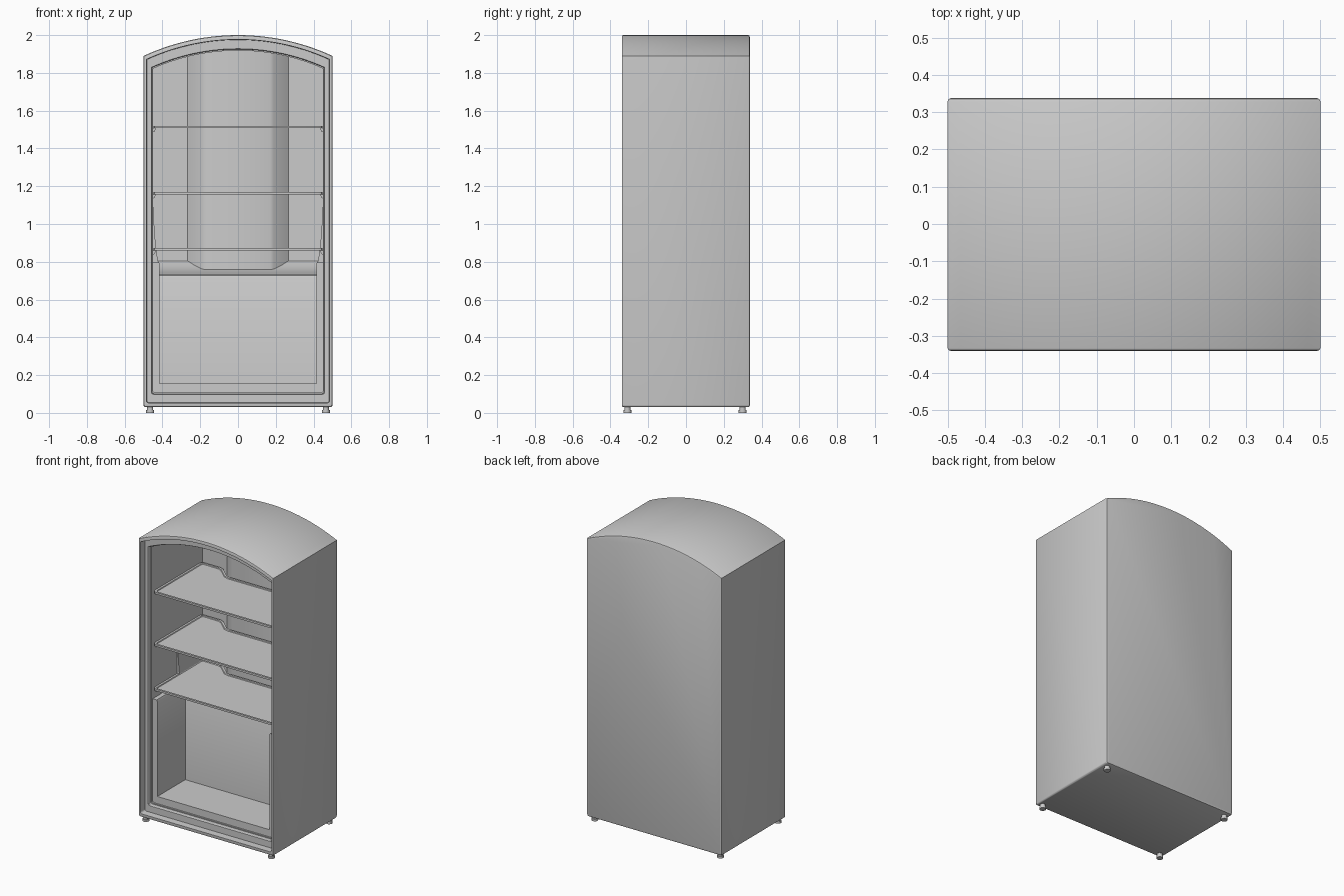
import bpy, bmesh, math

cube = bpy.data.objects.get("Cube")
if cube:
    bpy.data.objects.remove(cube, do_unlink=True)

grey = bpy.data.materials.new("light_grey")
grey.use_nodes = True
grey.diffuse_color = (0.6, 0.6, 0.6, 1)
grey.node_tree.nodes["Principled BSDF"].inputs["Base Color"].default_value = (0.6, 0.6, 0.6, 1)


def finish(name, bm, angle=30):
    bmesh.ops.recalc_face_normals(bm, faces=bm.faces)
    mesh = bpy.data.meshes.new(name)
    bm.to_mesh(mesh)
    bm.free()
    mesh.materials.append(grey)
    obj = bpy.data.objects.new(name, mesh)
    bpy.context.collection.objects.link(obj)
    bpy.ops.object.select_all(action='DESELECT')
    obj.select_set(True)
    bpy.context.view_layer.objects.active = obj
    bpy.ops.object.shade_smooth_by_angle(angle=math.radians(angle))
    return obj


def prism(name, points, start, end, axis):
    """Extrude an outline along one axis; points fill the other two in order."""
    bm = bmesh.new()
    rings = []
    for t in (start, end):
        ring = []
        for p in points:
            co = list(p)
            co.insert("xyz".index(axis), t)
            ring.append(bm.verts.new(co))
        rings.append(ring)
    bm.faces.new(rings[0])
    bm.faces.new(rings[1])
    for i in range(len(points)):
        j = (i + 1) % len(points)
        bm.faces.new((rings[0][i], rings[0][j], rings[1][j], rings[1][i]))
    return finish(name, bm)


def arch(half, base, radius, y, corner=0.012, steps=28):
    """Ring with a flat base, straight sides and an arched top."""
    centre = 0.81
    pts = []
    for sx in (-1, 1):
        arc = []
        for k in range(5):
            a = k * math.pi / 8
            arc.append((sx * (half - corner + corner * math.cos(a)),
                        y, base + corner - corner * math.sin(a)))
        pts += arc if sx < 0 else arc[::-1]
    for i in range(steps + 1):
        x = half - 2 * half * i / steps
        pts.append((x, y, centre + math.sqrt(radius ** 2 - x * x)))
    return pts


# Cabinet shell: back, outer skin, stepped door rim and inner liner
bm = bmesh.new()
rings = [[bm.verts.new(p) for p in arch(*r)] for r in (
    (0.49, 0.04, 1.18, 0.338),
    (0.497, 0.033, 1.187, 0.335),
    (0.5, 0.03, 1.19, 0.328),
    (0.5, 0.03, 1.19, -0.332),
    (0.497, 0.033, 1.187, -0.338),
    (0.492, 0.038, 1.182, -0.34),
    (0.485, 0.053, 1.167, -0.34),
    (0.483, 0.055, 1.165, -0.295),
    (0.459, 0.098, 1.118, -0.295),
    (0.456, 0.101, 1.115, -0.29),
    (0.456, 0.101, 1.115, -0.27),
    (0.45, 0.107, 1.108, -0.27),
    (0.45, 0.107, 1.108, 0.265),
)]
for a, b in zip(rings, rings[1:]):
    for i in range(len(a)):
        j = (i + 1) % len(a)
        bm.faces.new((a[i], a[j], b[j], b[i]))
bm.faces.new(rings[0])
bm.faces.new(rings[-1])
finish("cabinet_shell", bm)

# Lower compartment: floor, side liners and rear step
prism("compartment_floor", [(-0.452, 0.105), (0.452, 0.105), (0.452, 0.155), (-0.452, 0.155)],
      -0.26, 0.266, 'y')
for s, side in ((-1, "right"), (1, "left")):
    prism(side + "_lower_liner",
          [(s * 0.452, 0.105), (s * 0.415, 0.105), (s * 0.415, 0.79),
           (s * 0.42, 0.8), (s * 0.452, 0.8)], -0.26, 0.266, 'y')
    prism(side + "_liner_flare",
          [(s * 0.452, 0.79), (s * 0.42, 0.79), (s * 0.432, 0.85),
           (s * 0.441, 0.95), (s * 0.452, 1.15)], 0.0, 0.266, 'y')
prism("rear_step", [(0.035, 0.11), (0.035, 0.715), (0.04, 0.727), (0.055, 0.735), (0.12, 0.74),
                    (0.185, 0.757), (0.23, 0.78), (0.266, 0.805), (0.266, 0.11)],
      -0.44, 0.44, 'x')

# Air duct on the back wall
prism("air_duct", [(-0.27, 0.268), (-0.26, 0.26), (-0.19, 0.195), (-0.17, 0.187),
                   (0.17, 0.187), (0.19, 0.195), (0.26, 0.26), (0.27, 0.268)],
      0.7, 1.92, 'z')

# Shelves with a raised rim and a notch around the duct
half = [(0.425, -0.262), (0.441, -0.255), (0.448, -0.238), (0.448, 0.235),
        (0.435, 0.255), (0.31, 0.255), (0.28, 0.245), (0.21, 0.18), (0.18, 0.172)]
outline = half + [(-x, y) for x, y in reversed(half)]
for label, z in (("top", 1.52), ("middle", 1.17), ("bottom", 0.872)):
    shelf = prism(label + "_shelf", outline, z - 0.013, z, 'z')
    bm = bmesh.new()
    bm.from_mesh(shelf.data)
    top = [f for f in bm.faces if f.normal.z > 0.9]
    bmesh.ops.inset_region(bm, faces=top, thickness=0.014)
    bmesh.ops.inset_region(bm, faces=top, thickness=0.003, depth=-0.005)
    bm.to_mesh(shelf.data)
    bm.free()
    # Shelf rails
    for s, side in ((-1, "right"), (1, "left")):
        prism(f"{label}_{side}_shelf_rail",
              [(s * 0.452, z - 0.035), (s * 0.443, z - 0.032), (s * 0.438, z - 0.022),
               (s * 0.438, z - 0.013), (s * 0.452, z - 0.013)], -0.23, 0.22, 'y')

# Two-tier feet
for x, side in ((-0.465, "right"), (0.465, "left")):
    for y, end in ((-0.31, "front"), (0.3, "back")):
        for radius, z0, z1, part in ((0.016, 0.012, 0.035, "stem"), (0.021, 0, 0.014, "pad")):
            ring = [(x + radius * math.cos(k * math.pi / 10),
                     y + radius * math.sin(k * math.pi / 10)) for k in range(20)]
            prism(f"{end}_{side}_foot_{part}", ring, z0, z1, 'z')
